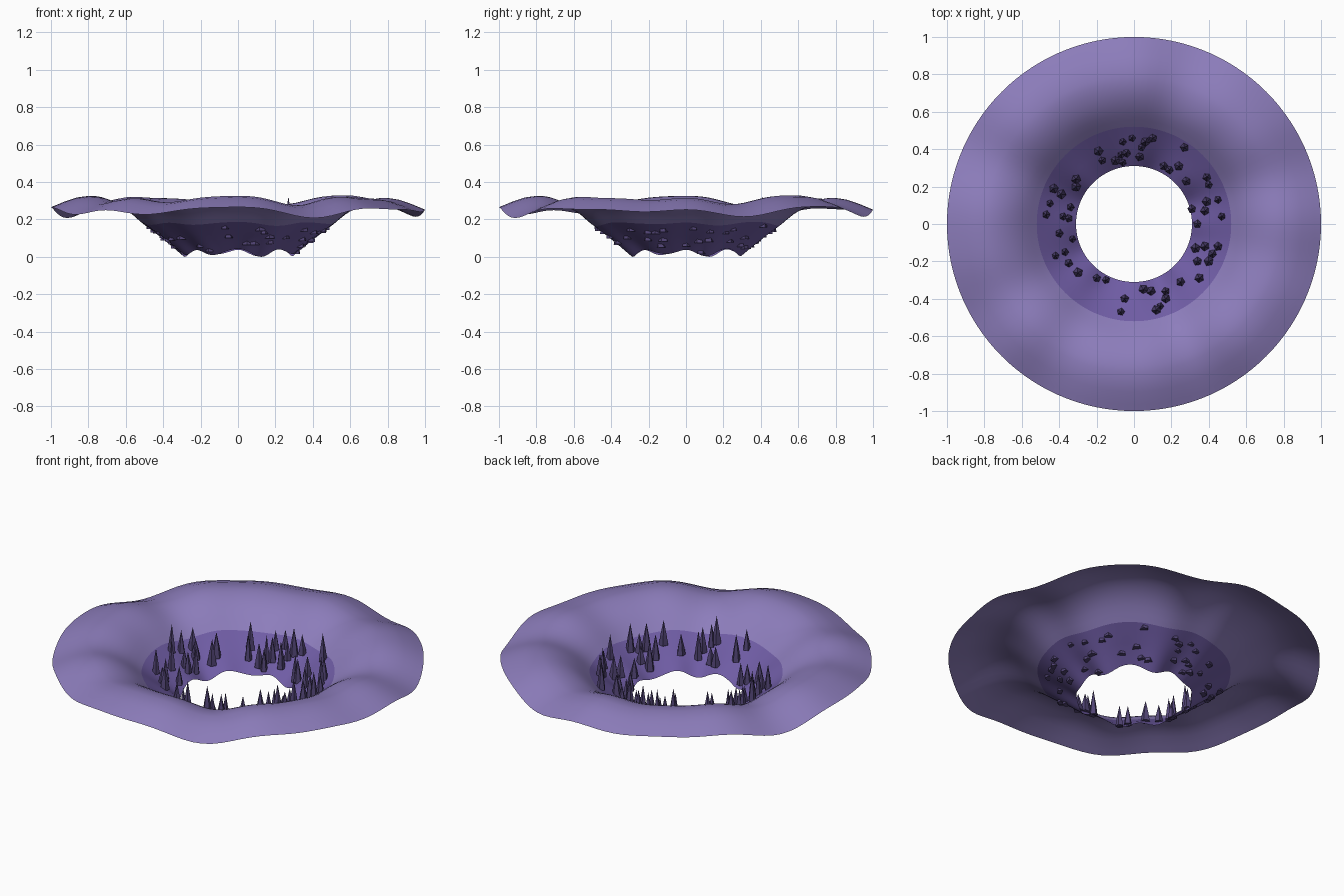
import bpy, bmesh, math, random
from math import sin, cos, pi, radians

if "Cube" in bpy.data.objects:
    bpy.data.objects.remove(bpy.data.objects["Cube"])

random.seed(4)
SEG = 120
# radial section of the crater: radius, mean height, broad wave, fine wave
PROFILE = [(0.31, 0.026, 0.006, 0.016), (0.38, 0.08, 0.006, 0.013), (0.45, 0.13, 0.005, 0.009),
           (0.52, 0.18, 0.004, 0.007), (0.58, 0.232, 0.006, 0.008), (0.64, 0.272, 0.009, 0.010),
           (0.71, 0.30, 0.011, 0.013), (0.78, 0.311, 0.013, 0.014), (0.86, 0.299, 0.014, 0.015),
           (0.93, 0.275, 0.015, 0.015), (1.0, 0.246, 0.016, 0.015)]


def height(r, a):
    for p, q in zip(PROFILE, PROFILE[1:]):
        if r <= q[0] + 1e-6:
            break
    t = max(0.0, min(1.0, (r - p[0]) / (q[0] - p[0])))
    z, w5, w8 = (u + (v - u) * t for u, v in zip(p[1:], q[1:]))
    return z - w5 * cos(5 * a - radians(45)) + w8 * cos(8 * a) + 0.4 * w5 * cos(13 * a - radians(45))


def material(name, rgb):
    m = bpy.data.materials.new(name)
    m.diffuse_color = (*rgb, 1)
    m.use_nodes = True
    m.node_tree.nodes["Principled BSDF"].inputs["Base Color"].default_value = m.diffuse_color
    return m


def make_object(name, bm, mat, smooth):
    bm.normal_update()
    me = bpy.data.meshes.new(name)
    bm.to_mesh(me)
    bm.free()
    me.materials.append(mat)
    for p in me.polygons:
        p.use_smooth = smooth
    ob = bpy.data.objects.new(name, me)
    bpy.context.collection.objects.link(ob)
    return ob


def ring_sheet(name, r_in, r_out, steps, mat):
    bm = bmesh.new()
    rows = []
    for i in range(steps + 1):
        r = r_in + (r_out - r_in) * i / steps
        rows.append([bm.verts.new((r * cos(a), r * sin(a), height(r, a)))
                     for a in (2 * pi * k / SEG for k in range(SEG))])
    for lo, hi in zip(rows, rows[1:]):
        for k in range(SEG):
            n = (k + 1) % SEG
            bm.faces.new((lo[k], hi[k], hi[n], lo[n]))
    return make_object(name, bm, mat, True)


# wavy crater: dark throat and paler outer lip
ring_sheet("crater_throat", 0.31, 0.52, 6, material("throat_purple", (0.16, 0.108, 0.375)))
ring_sheet("crater_lip", 0.52, 1.0, 14, material("lip_lilac", (0.265, 0.205, 0.50)))

# five-sided spikes scattered around the throat
SPIKES = [(-.06, .44), (-.01, .46), (.06, .44), (.10, .46), (.04, .41), (-.19, .39),
          (-.17, .34), (-.10, .34), (-.07, .37), (-.04, .38), (-.06, .33), (.03, .36),
          (.27, .41), (.16, .31), (.19, .29), (.24, .31), (.28, .23), (.39, .25),
          (.40, .21), (.31, .08), (.38, .07), (.39, .12), (.45, .13), (.47, .04),
          (.34, 0), (-.31, .24), (-.31, .20), (-.39, .16), (-.43, .19), (-.34, .09),
          (-.45, .11), (-.47, .05), (-.38, .04), (-.35, .03), (-.40, -.05), (-.33, -.08),
          (-.42, -.17), (-.37, -.15), (-.35, -.21), (-.30, -.26), (-.20, -.29),
          (-.15, -.30), (-.05, -.40), (-.07, -.47), (.05, -.35), (.09, -.36),
          (.17, -.36), (.17, -.40), (.14, -.44), (.12, -.46), (.25, -.31), (.35, -.29),
          (.34, -.20), (.40, -.20), (.33, -.13), (.38, -.12), (.45, -.12), (.42, -.16)]
bm = bmesh.new()
for x, y in SPIKES:
    z = height(math.hypot(x, y), math.atan2(y, x)) - 0.003
    h, b, turn = random.uniform(0.10, 0.17), random.uniform(0.02, 0.028), random.uniform(0, 2 * pi)
    rows = [[bm.verts.new((x + b * s * cos(turn + 2 * pi * k / 5),
                           y + b * s * sin(turn + 2 * pi * k / 5), z + h * t))
             for k in range(5)] for t, s in ((0, 1), (0.4, 0.68))]
    tip = bm.verts.new((x, y, z + h))
    bm.faces.new(rows[0][::-1])
    for k in range(5):
        n = (k + 1) % 5
        bm.faces.new((rows[0][k], rows[0][n], rows[1][n], rows[1][k]))
        bm.faces.new((rows[1][k], rows[1][n], tip))
make_object("throat_spikes", bm, material("spike_dark", (0.085, 0.06, 0.18)), False)

# rest the lowest point on the ground
low = min(v.co.z for v in bpy.data.objects["crater_throat"].data.vertices)
for ob in bpy.context.collection.objects:
    for v in ob.data.vertices:
        v.co.z -= low
